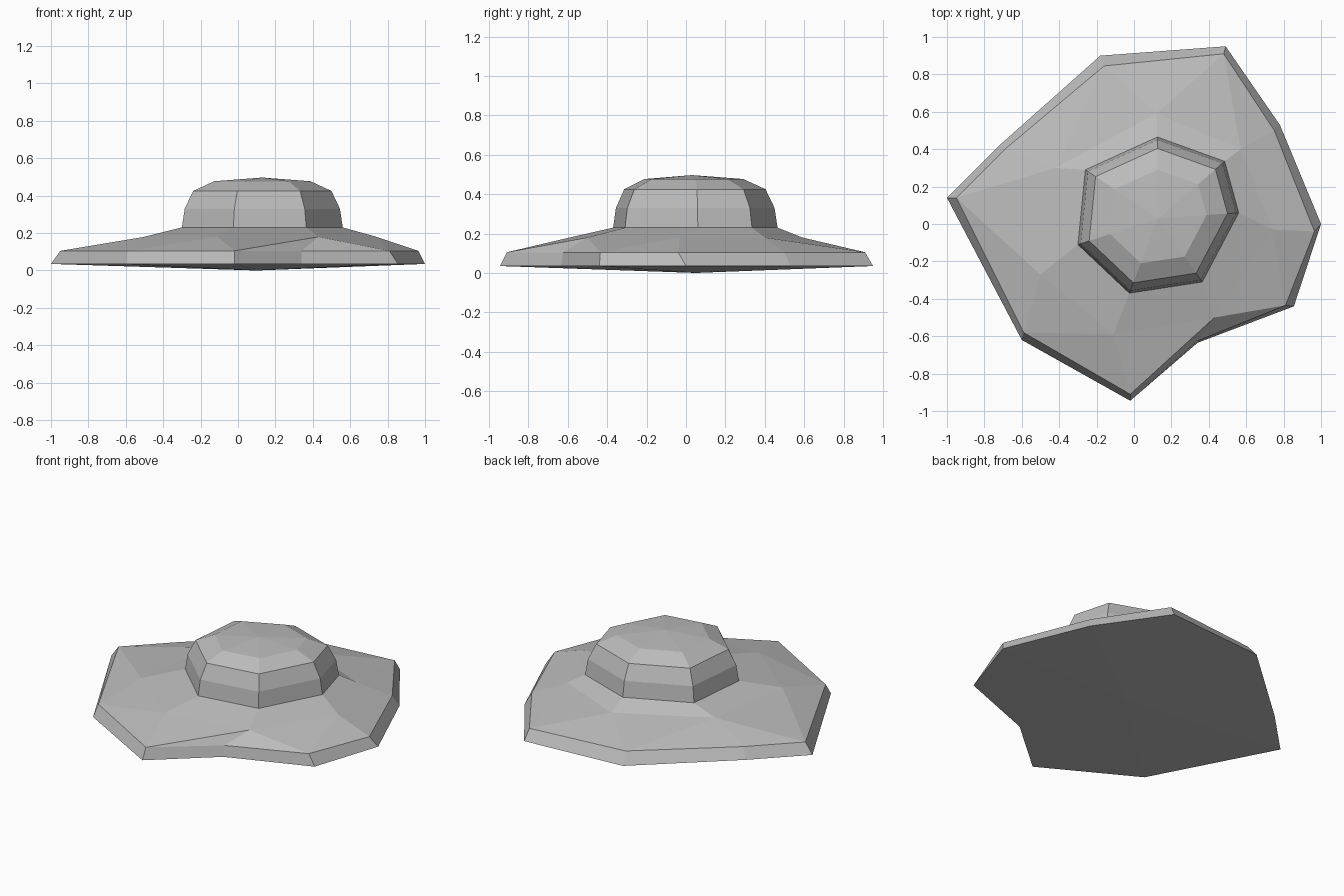
import bpy
import bmesh

cube = bpy.data.objects.get("Cube")
if cube:
    bpy.data.objects.remove(cube, do_unlink=True)

grey = bpy.data.materials.new("plain_grey")
grey.use_nodes = True
grey.diffuse_color = (0.5, 0.5, 0.5, 1)
grey.node_tree.nodes["Principled BSDF"].inputs["Base Color"].default_value = (0.5, 0.5, 0.5, 1)

# Outlines, counter-clockwise
RIM_LOW = [(1, 0), (.78, .53), (.49, .95), (-.18, .9), (-.72, .42),
           (-1, .14), (-.6, -.62), (-.02, -.945), (.34, -.635), (.855, -.44)]
RIM_TOP = [(.965, -.04), (.75, .5), (.48, .91), (-.16, .845), (-.69, .4),
           (-.95, .14), (-.59, -.58), (-.02, -.91), (.34, -.625), (.81, -.435)]
SLOPE = [(.74, -.03), (.57, .4), (.12, .59), (-.42, .3),
         (-.5, -.27), (-.11, -.59), (.43, -.5)]
CROWN = [(.56, .06), (.485, .335), (.125, .465), (-.26, .29),
         (-.3, -.11), (-.025, -.37), (.365, -.31)]
CENTRE = (.13, .03)
# Slope corner that each rim corner joins
JOIN = [0, 1, 1, 2, 3, 3, 4, 5, 6, 6]


def ring(bm, points, z):
    return [bm.verts.new((x, y, z)) for x, y in points]


def bridge(bm, low, high):
    n = len(low)
    for i in range(n):
        j = (i + 1) % n
        bm.faces.new((low[i], low[j], high[j], high[i]))


def fan(bm, loop, tip):
    centre = bm.verts.new(tip)
    for a, b in zip(loop, loop[1:] + loop[:1]):
        bm.faces.new((a, b, centre))


def finish(bm, name):
    mesh = bpy.data.meshes.new(name)
    bm.to_mesh(mesh)
    bm.free()
    mesh.materials.append(grey)
    obj = bpy.data.objects.new(name, mesh)
    bpy.context.scene.collection.objects.link(obj)
    return obj


# Brim: shallow underside, bevelled rim, then two sloping bands
bm = bmesh.new()
low = ring(bm, RIM_LOW, .035)
top = ring(bm, RIM_TOP, .105)
slope = ring(bm, SLOPE, .18)
collar = ring(bm, CROWN, .23)
fan(bm, low[::-1], (.1, .05, 0))
bridge(bm, low, top)
for i, a in enumerate(JOIN):
    j = (i + 1) % len(JOIN)
    b = JOIN[j]
    if a != b:
        bm.faces.new((top[i], slope[b], slope[a]))
    bm.faces.new((top[i], top[j], slope[b]))
bridge(bm, slope, collar)
finish(bm, "brim")

# Dome: the collar outline shrinking towards its tip
bm = bmesh.new()
below = None
for scale, z in [(1, .23), (.965, .33), (.86, .425), (.6, .477)]:
    points = [tuple(c + (p - c) * scale for p, c in zip(pt, CENTRE)) for pt in CROWN]
    level = ring(bm, points, z)
    if below:
        bridge(bm, below, level)
    below = level
fan(bm, below, (*CENTRE, .497))
finish(bm, "dome")
